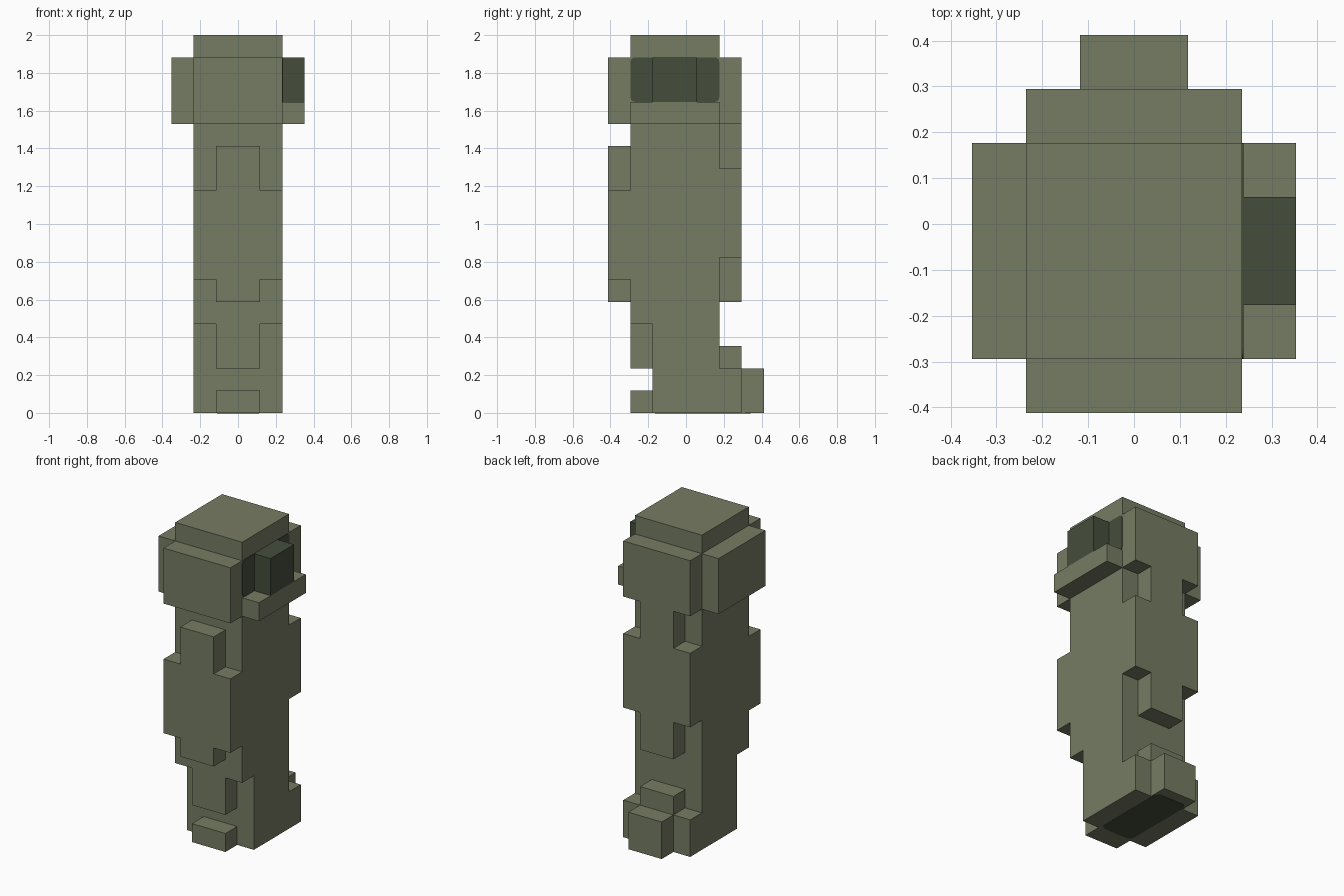
import bpy
import bmesh
from mathutils import Matrix, Vector

U = 2 / 17  # one block unit; the figure is 17 units tall

if "Cube" in bpy.data.objects:
    bpy.data.objects.remove(bpy.data.objects["Cube"], do_unlink=True)


def make_material(name, colour):
    mat = bpy.data.materials.new(name)
    mat.use_nodes = True
    mat.diffuse_color = colour
    mat.node_tree.nodes["Principled BSDF"].inputs["Base Color"].default_value = colour
    return mat


olive = make_material("olive green", (0.18, 0.20, 0.125, 1))
dark = make_material("dark green", (0.06, 0.075, 0.045, 1))


def add_object(name, bm, mat):
    mesh = bpy.data.meshes.new(name)
    bm.to_mesh(mesh)
    bm.free()
    mesh.materials.append(mat)
    obj = bpy.data.objects.new(name, mesh)
    bpy.context.collection.objects.link(obj)
    return obj


def box(name, x, y, z, mat=olive):
    """Box from (low, high) ranges in block units."""
    low, high = (Vector(p) * U for p in zip(x, y, z))
    size = high - low
    bm = bmesh.new()
    bmesh.ops.create_cube(
        bm, size=1,
        matrix=Matrix.Translation((low + high) / 2) @ Matrix.Diagonal((*size, 1)))
    return add_object(name, bm, mat)


def rounded_plate(name, x, y, z, axis, radius):
    """Thin dark plate with rounded corners, flat along the given axis."""
    obj = box(name, x, y, z, dark)
    bm = bmesh.new()
    bm.from_mesh(obj.data)
    corners = [e for e in bm.edges
               if abs((e.verts[0].co - e.verts[1].co).normalized()[axis]) > 0.9]
    bmesh.ops.bevel(bm, geom=corners, offset=radius * U, segments=3,
                    profile=0.5, affect='EDGES')
    bm.to_mesh(obj.data)
    bm.free()


WIDE = (-2, 2)
NARROW = (-1, 1)
CORE = (-2.5, 1.5)
FRONT = (-3.5, -2.5)
SHIN = (-2.5, -1.5)
BACK = (1.5, 2.5)

# Core column
box("lower_leg", WIDE, (-1.5, 1.5), (0, 4))
box("body", WIDE, CORE, (4, 17))

# Head band
box("front_head_plate", WIDE, FRONT, (13, 16))
box("back_head_plate", WIDE, BACK, (13, 16))
box("right_head_plate", (-3, -2), CORE, (13, 16))
box("left_head_ledge", (2, 3), CORE, (13, 14))
box("dark_block", (2, 3), (-1.5, 0.5), (14, 16), dark)
rounded_plate("dark_recess", (1.98, 2.03), CORE, (14, 16), 0, 0.2)

# Front bulge
box("upper_chest", NARROW, FRONT, (10, 12))
box("chest", WIDE, FRONT, (6, 10))
box("lower_chest", NARROW, FRONT, (5, 6))

# Back bulge
box("upper_back", NARROW, BACK, (11, 13))
box("back", WIDE, BACK, (7, 11))
box("lower_back", NARROW, BACK, (5, 7))

# Shin, toe and heel
box("shin", NARROW, SHIN, (2, 4))
box("toe", NARROW, SHIN, (0, 1))
box("heel", WIDE, BACK, (0, 2))
box("heel_top", NARROW, BACK, (2, 3))
box("heel_spur", NARROW, (2.5, 3.5), (0, 2))
rounded_plate("sole_patch", (-0.95, 0.95), (-1.4, 2.9), (-0.02, 0.02), 2, 0.3)
